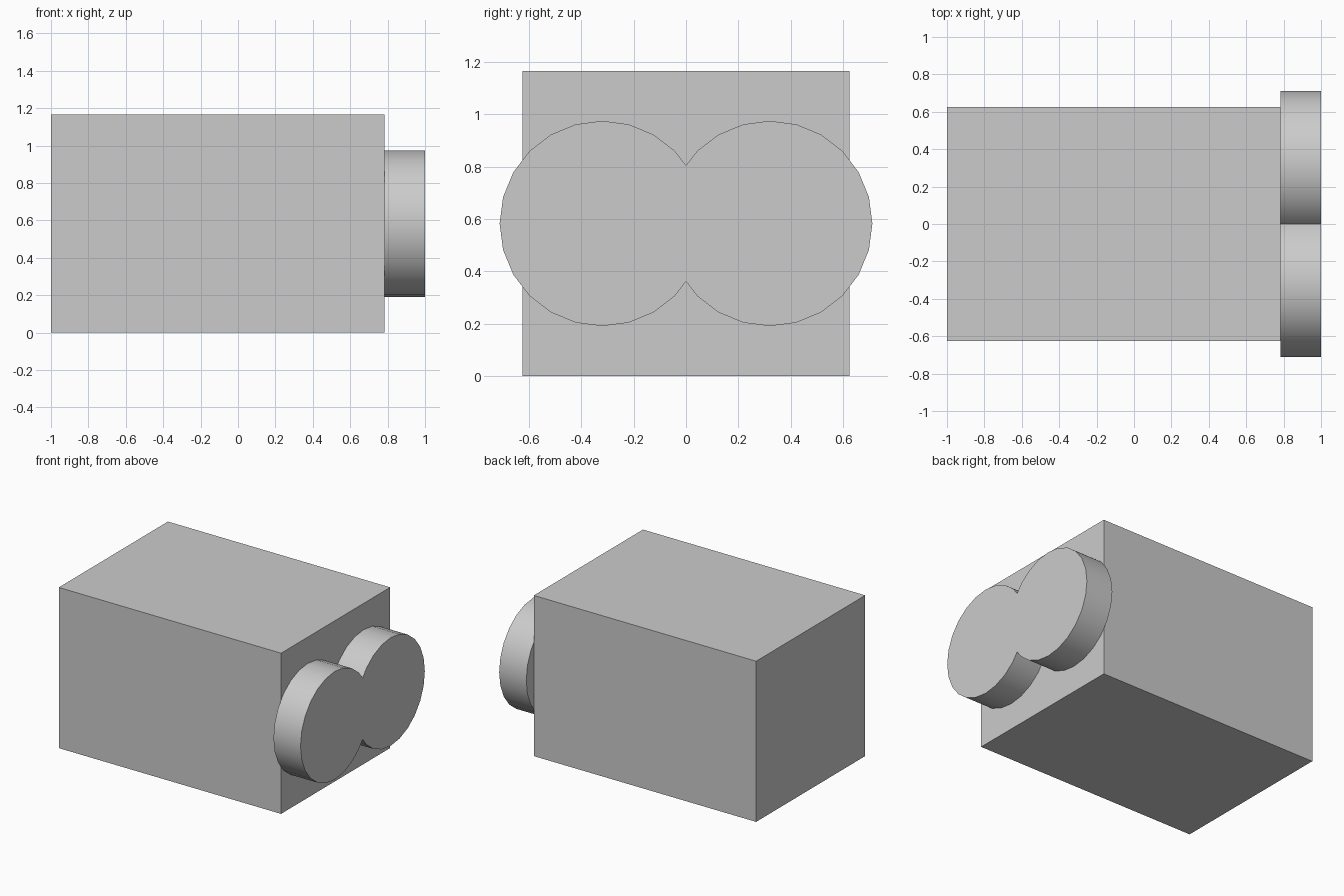
import bpy
import bmesh
from math import cos, sin, radians
from mathutils import Vector

cube = bpy.data.objects.get("Cube")
if cube:
    bpy.data.objects.remove(cube, do_unlink=True)

# Single plain grey
grey = bpy.data.materials.new("plain grey")
grey.use_nodes = True
colour = (0.6, 0.6, 0.6, 1)
grey.diffuse_color = colour
grey.node_tree.nodes["Principled BSDF"].inputs["Base Color"].default_value = colour

FACE_X, END_X = 0.783, 1.0
HEIGHT, HALF_DEPTH = 1.165, 0.625


def extrude_profile(name, points, x0, x1):
    """Extrude a closed (y, z) outline along x."""
    bm = bmesh.new()
    face = bm.faces.new([bm.verts.new((x0, y, z)) for y, z in points])
    result = bmesh.ops.extrude_face_region(bm, geom=[face], use_keep_orig=True)
    moved = [v for v in result["geom"] if isinstance(v, bmesh.types.BMVert)]
    bmesh.ops.translate(bm, verts=moved, vec=(x1 - x0, 0, 0))
    bmesh.ops.recalc_face_normals(bm, faces=bm.faces)
    mesh = bpy.data.meshes.new(name)
    bm.to_mesh(mesh)
    bm.free()
    mesh.materials.append(grey)
    obj = bpy.data.objects.new(name, mesh)
    bpy.context.collection.objects.link(obj)
    return obj


def lobe_outline(centre, radius, step=15):
    """Right lobe from the lower notch to the upper notch, cut at y = 0."""
    ring = [Vector((centre + radius * cos(radians(a)), radius * sin(radians(a))))
            for a in range(-180, 181, step)]
    kept = [p for p in ring if p.y and p.x > 0 or p.x > centre]
    inside = kept[-1]
    outside = ring[ring.index(inside) + 1]
    notch = inside.lerp(outside, inside.x / (inside.x - outside.x))
    return kept, notch


# Main box
extrude_profile("body_box", [(-HALF_DEPTH, 0), (HALF_DEPTH, 0),
                             (HALF_DEPTH, HEIGHT), (-HALF_DEPTH, HEIGHT)], -1, FACE_X)

# Twin round end plate: one lobe mirrored, joined at the notches
lobe, notch = lobe_outline(0.32, 0.392)
outline = lobe + [notch] + [Vector((-p.x, p.y)) for p in reversed(lobe)] + [Vector((0, -notch.y))]
plate = extrude_profile("twin_disc_plate", [(p.x, p.y + HEIGHT / 2) for p in outline],
                        FACE_X, END_X)
bpy.ops.object.select_all(action='DESELECT')
plate.select_set(True)
bpy.context.view_layer.objects.active = plate
bpy.ops.object.shade_smooth_by_angle(angle=radians(30))
